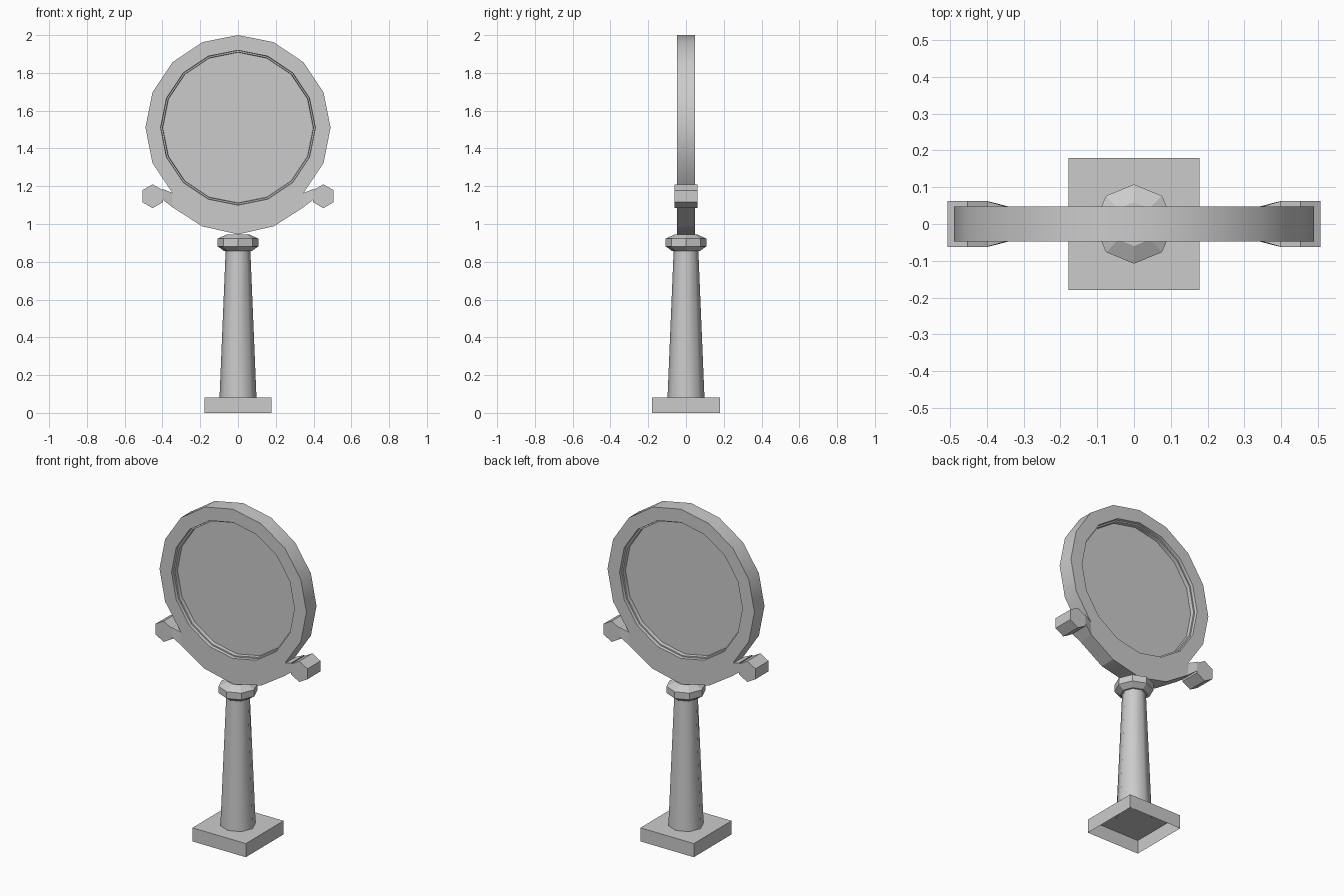
import bpy, bmesh, math

if "Cube" in bpy.data.objects:
    bpy.data.objects.remove(bpy.data.objects["Cube"])


def loft(name, rings, cap_start=True, cap_end=True, angle=None):
    """Skin a series of equal-length point rings into one mesh object."""
    bm = bmesh.new()
    loops = [[bm.verts.new(p) for p in ring] for ring in rings]
    n = len(loops[0])
    for a, b in zip(loops, loops[1:]):
        for i in range(n):
            j = (i + 1) % n
            bm.faces.new((a[i], a[j], b[j], b[i]))
    if cap_start:
        bm.faces.new(loops[0])
    if cap_end:
        bm.faces.new(loops[-1])
    bmesh.ops.recalc_face_normals(bm, faces=bm.faces)
    mesh = bpy.data.meshes.new(name)
    bm.to_mesh(mesh)
    bm.free()
    obj = bpy.data.objects.new(name, mesh)
    bpy.context.collection.objects.link(obj)
    if angle:
        bpy.ops.object.select_all(action='DESELECT')
        obj.select_set(True)
        bpy.context.view_layer.objects.active = obj
        bpy.ops.object.shade_smooth_by_angle(angle=math.radians(angle))
    return obj


def flat_ring(r, z, n=8):
    return [(r * math.cos(2 * math.pi * i / n), r * math.sin(2 * math.pi * i / n), z)
            for i in range(n)]


# Square base, hollow underneath
def square(z):
    return [(sx * 0.178, sy * 0.18, z) for sx, sy in ((-1, -1), (1, -1), (1, 1), (-1, 1))]

loft("base", [square(0), square(0.082)], cap_start=False)

# Tapered octagonal column and collar
loft("column", [flat_ring(0.098, 0.078), flat_ring(0.065, 0.87)], angle=50)
loft("collar", [flat_ring(r, z) for r, z in
                ((0.075, 0.858), (0.108, 0.882), (0.108, 0.922), (0.06, 0.945))])

# Round frame with recessed panel on both sides
CZ, D = 1.51, 0.048


def disc_ring(r, y):
    return [(r * math.cos(math.pi * i / 8), y, CZ + r * math.sin(math.pi * i / 8))
            for i in range(16)]


def outer_ring(y):
    # the lower three corners drop down to form the cradle
    pts = disc_ring(0.49, y)
    pts[11], pts[12], pts[13] = (-0.19, y, 0.988), (0, y, 0.945), (0.19, y, 0.988)
    return pts

front = [disc_ring(0.398, -0.008), disc_ring(0.40, -0.03),
         disc_ring(0.408, -0.03), disc_ring(0.41, -D), outer_ring(-D)]
back = [[(x, -y, z) for x, y, z in ring] for ring in reversed(front)]
loft("round_frame", front + back, angle=30)

# Cradle arms ending in hexagonal knobs, one each side
for side, s in (("right", 1), ("left", -1)):
    sections = []
    for (tx, tz), (bx, bz), d in (((0.346, 1.163), (0.19, 0.988), D),
                                  ((0.350, 1.166), (0.343, 1.086), D),
                                  ((0.400, 1.186), (0.397, 1.127), 0.062)):
        sections.append([(s * tx, -d, tz), (s * tx, d, tz), (s * bx, d, bz), (s * bx, -d, bz)])
    loft(side + "_arm", sections)
    knob = [[(s * (0.452 + 0.063 * math.cos(math.radians(30 + 60 * i))), y,
              1.147 + 0.063 * math.sin(math.radians(30 + 60 * i))) for i in range(6)]
            for y in (-0.062, 0.062)]
    loft(side + "_knob", knob)
